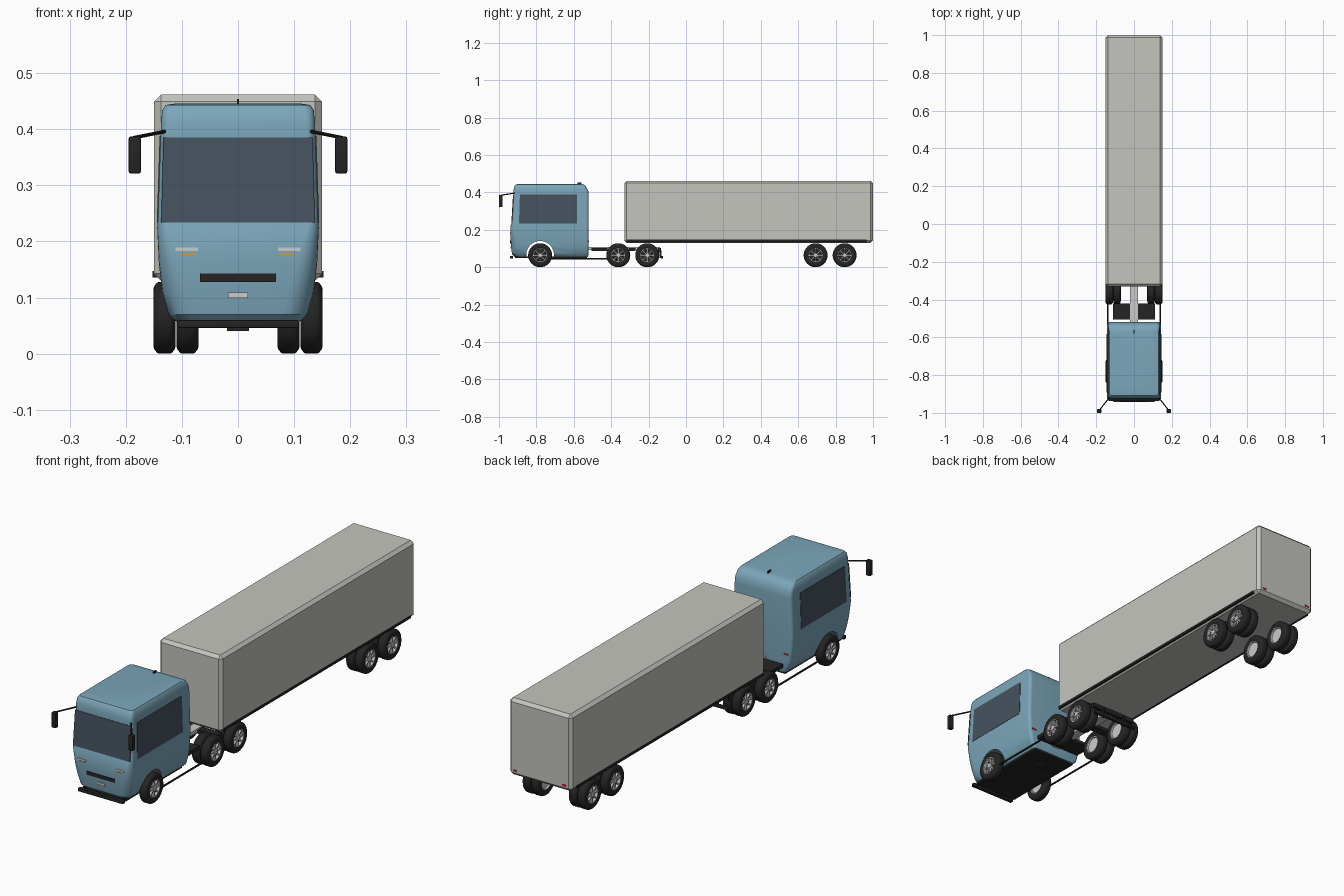
import bpy, bmesh
from math import pi, sin, cos
from mathutils import Vector, Matrix

if "Cube" in bpy.data.objects:
    bpy.data.objects.remove(bpy.data.objects["Cube"])


def material(name, rgb):
    m = bpy.data.materials.new(name)
    m.diffuse_color = (*rgb, 1)
    m.use_nodes = True
    m.node_tree.nodes["Principled BSDF"].inputs["Base Color"].default_value = m.diffuse_color
    return m


BLUE = material("cab_blue", (0.20, 0.38, 0.49))
CREAM = material("trailer_grey", (0.55, 0.56, 0.51))
BLACK = material("black", (0.018, 0.018, 0.018))
GLASS = material("glass", (0.06, 0.085, 0.115))
RED = material("red", (0.45, 0.02, 0.03))
AMBER = material("amber", (0.6, 0.33, 0.06))
WHITE = material("white", (0.85, 0.85, 0.85))


def add(name, bm, mat=None, smooth=True):
    bmesh.ops.recalc_face_normals(bm, faces=bm.faces)
    me = bpy.data.meshes.new(name)
    bm.to_mesh(me)
    bm.free()
    ob = bpy.data.objects.new(name, me)
    bpy.context.collection.objects.link(ob)
    if mat:
        me.materials.append(mat)
    if smooth:
        smooth_by_angle(ob)
    return ob


def smooth_by_angle(ob):
    bpy.ops.object.select_all(action='DESELECT')
    ob.select_set(True)
    bpy.context.view_layer.objects.active = ob
    bpy.ops.object.shade_smooth_by_angle(angle=0.6)


def box(name, x, y, z, mat=None, bevel=0.0, segs=2):
    """Box from (min, max) ranges."""
    bm = bmesh.new()
    bmesh.ops.create_cube(bm, size=1)
    for v in bm.verts:
        v.co = [(a + b) / 2 + c * (b - a) for (a, b), c in zip((x, y, z), v.co)]
    if bevel:
        bmesh.ops.bevel(bm, geom=bm.edges[:], offset=bevel, segments=segs, affect='EDGES', profile=0.5)
    return add(name, bm, mat, bevel > 0)


def mirrored_box(name, x, y, z, mat=None, bevel=0.0):
    for s, side in ((1, "right"), (-1, "left")):
        box(f"{name}_{side}", sorted((s * x[0], s * x[1])), y, z, mat, bevel)


def rod(name, a, b, r, mat):
    a, b = Vector(a), Vector(b)
    bm = bmesh.new()
    rot = (b - a).to_track_quat('Z', 'Y').to_matrix().to_4x4()
    bmesh.ops.create_cone(bm, cap_ends=True, segments=10, radius1=r, radius2=r, depth=(b - a).length,
                          matrix=Matrix.Translation((a + b) / 2) @ rot)
    return add(name, bm, mat)


def lathe(bm, profile, segs=32, closed=True):
    """Spin (x, radius) points around the x axis."""
    rings = [[bm.verts.new((x, r * cos(2 * pi * i / segs), r * sin(2 * pi * i / segs)))
              for i in range(segs)] for x, r in profile]
    pairs = list(zip(rings, rings[1:] + rings[:1])) if closed else list(zip(rings, rings[1:]))
    for p, q in pairs:
        for i in range(segs):
            j = (i + 1) % segs
            bm.faces.new((p[i], p[j], q[j], q[i]))
    if not closed:
        bm.faces.new(rings[0])
        bm.faces.new(rings[-1])


def panel(name, corners, normal, mat, t=0.004):
    """Thin slab from a quad, thickened inwards."""
    bm = bmesh.new()
    n = Vector(normal)
    f = [bm.verts.new(c) for c in corners]
    b = [bm.verts.new(Vector(c) - n * t) for c in corners]
    bm.faces.new(f)
    bm.faces.new(b[::-1])
    for i in range(4):
        j = (i + 1) % 4
        bm.faces.new((f[i], b[i], b[j], f[j]))
    return add(name, bm, mat, False)


# Cab: rounded rectangles lofted upwards (z, half width, front y, back y, front radius, back radius)
rings = [(0.055, 0.108, -0.915, -0.525, 0.040, 0.015),
         (0.070, 0.124, -0.930, -0.521, 0.045, 0.015),
         (0.110, 0.135, -0.936, -0.520, 0.045, 0.015),
         (0.160, 0.141, -0.938, -0.520, 0.035, 0.015),
         (0.224, 0.144, -0.938, -0.520, 0.022, 0.015),
         (0.236, 0.143, -0.931, -0.520, 0.016, 0.015),
         (0.385, 0.138, -0.923, -0.520, 0.016, 0.015),
         (0.410, 0.137, -0.923, -0.523, 0.016, 0.015),
         (0.434, 0.135, -0.917, -0.536, 0.016, 0.018),
         (0.443, 0.129, -0.909, -0.550, 0.016, 0.018),
         (0.446, 0.110, -0.885, -0.575, 0.016, 0.018)]
bm = bmesh.new()
loops = []
for z, w, yf, yb, rf, rb in rings:
    loop = []
    for cx, cy, r, a0 in ((w - rb, yb - rb, rb, 0), (rb - w, yb - rb, rb, pi / 2),
                          (rf - w, yf + rf, rf, pi), (w - rf, yf + rf, rf, 1.5 * pi)):
        for k in range(7):
            a = a0 + k * pi / 12
            loop.append(bm.verts.new((cx + r * cos(a), cy + r * sin(a), z)))
    loops.append(loop)
for p, q in zip(loops, loops[1:]):
    for i in range(len(p)):
        j = (i + 1) % len(p)
        bm.faces.new((p[i], p[j], q[j], q[i]))
bm.faces.new(loops[0])
bm.faces.new(loops[-1])
cab = add("cab", bm, BLUE, False)

# Wheel arches cut through the cab
bm = bmesh.new()
lathe(bm, [(-0.3, 0.074), (0.3, 0.074)], 40, False)
cutter = add("arch_cutter", bm, None, False)
cutter.location = (0, -0.78, 0.066)
cutter.hide_render = True
cut = cab.modifiers.new("arches", 'BOOLEAN')
cut.operation, cut.solver, cut.object = 'DIFFERENCE', 'EXACT', cutter
bpy.context.view_layer.update()
bpy.context.view_layer.objects.active = cab
bpy.ops.object.modifier_apply(modifier=cut.name)
bpy.data.objects.remove(cutter)
smooth_by_angle(cab)

# Glass
panel("windscreen", [(-0.137, -0.934, 0.234), (0.137, -0.934, 0.234),
                     (0.133, -0.925, 0.385), (-0.133, -0.925, 0.385)], (0, -1, 0), GLASS)
for s, side in ((1, "right"), (-1, "left")):
    panel("side_window_" + side, [(s * 0.1447, -0.893, 0.233), (s * 0.1447, -0.583, 0.233),
                                  (s * 0.1397, -0.583, 0.388), (s * 0.1397, -0.888, 0.388)], (s, 0, 0), GLASS)
    # Mirrors on arms
    rod("mirror_arm_" + side, (s * 0.13, -0.918, 0.396), (s * 0.185, -0.988, 0.385), 0.0032, BLACK)
    # Low side rails between the axles
    rod("side_rail_" + side, (s * 0.139, -0.75, 0.045), (s * 0.139, -0.36, 0.045), 0.004, BLACK)
mirrored_box("mirror", (0.173, 0.195), (-1.0, -0.98), (0.321, 0.387), BLACK, 0.004)

# Front details
box("grille", (-0.068, 0.068), (-0.940, -0.93), (0.128, 0.143), BLACK)
box("number_plate", (-0.018, 0.018), (-0.939, -0.93), (0.099, 0.109), WHITE)
mirrored_box("headlight", (0.071, 0.111), (-0.940, -0.93), (0.183, 0.189), WHITE)
mirrored_box("indicator", (0.076, 0.100), (-0.940, -0.93), (0.175, 0.179), AMBER)
box("bumper_lip", (-0.108, 0.108), (-0.942, -0.925), (0.046, 0.060), BLACK, 0.002)
box("roof_antenna", (-0.002, 0.002), (-0.580, -0.560), (0.443, 0.454), BLACK)
mirrored_box("cab_rear_light", (0.105, 0.127), (-0.53, -0.518), (0.136, 0.143), RED)

# Tractor chassis
box("underbody_plate", (-0.104, 0.104), (-0.915, -0.53), (0.048, 0.057), BLACK)
box("underbody_block", (-0.02, 0.02), (-0.63, -0.60), (0.040, 0.05), BLACK)
box("chassis_deck", (-0.110, 0.110), (-0.505, -0.42), (0.086, 0.102), BLACK)
box("chassis_beam", (-0.020, 0.020), (-0.53, -0.14), (0.092, 0.108))
box("axle_crossbar", (-0.110, 0.110), (-0.305, -0.27), (0.086, 0.102), BLACK)
box("tail_crossbar", (-0.110, 0.110), (-0.150, -0.135), (0.082, 0.102), BLACK)
box("tail_bar", (-0.110, 0.110), (-0.135, -0.122), (0.047, 0.060), BLACK, 0.002)
mirrored_box("tail_bracket", (0.05, 0.058), (-0.142, -0.13), (0.05, 0.09), BLACK)

# Trailer
box("trailer_body", (-0.15, 0.15), (-0.33, 1.0), (0.13, 0.462), CREAM, 0.013, 1)
mirrored_box("trailer_rail", (0.14, 0.152), (-0.315, 0.965), (0.136, 0.147), BLACK)
mirrored_box("trailer_rear_light", (0.108, 0.128), (0.99, 1.0008), (0.149, 0.158), RED)

# Wheel meshes, outer face at x = 0, pointing to +x
R = 0.064
W = 0.04


def tyre_mesh():
    bm = bmesh.new()
    lathe(bm, [(-0.003, 0.037), (0, 0.045), (-0.001, 0.055), (-0.006, 0.062), (-0.010, R),
               (0.010 - W, R), (0.006 - W, 0.062), (0.001 - W, 0.055), (-W, 0.045), (0.003 - W, 0.037)])
    return add("tyre", bm, BLACK)


def rim_mesh():
    bm = bmesh.new()
    lathe(bm, [(-0.003, 0.038), (-0.003, 0.034), (-0.014, 0.032), (0.012 - W, 0.032),
               (0.003 - W, 0.034), (0.003 - W, 0.038)])
    lathe(bm, [(-0.003, 0.004), (-0.004, 0.010), (-0.016, 0.011)], 16, False)
    for k in range(8):  # spokes
        m = (Matrix.Rotation(k * pi / 4, 4, 'X') @ Matrix.Translation((-0.0095, 0, 0.021))
             @ Matrix.Diagonal((0.009, 0.006, 0.027, 1)))
        bmesh.ops.create_cube(bm, size=1, matrix=m)
    return add("rim", bm)


def disc_mesh():
    bm = bmesh.new()
    lathe(bm, [(-0.015, 0.033), (0.012 - W, 0.033)], 32, False)
    return add("wheel_disc", bm, BLACK)


def hub_mesh():
    bm = bmesh.new()
    lathe(bm, [(0.011 - W, 0.033), (0.010 - W, 0.033)], 32, False)
    return add("inner_hub", bm)


parts = [tyre_mesh(), rim_mesh(), disc_mesh(), hub_mesh()]

# Place wheels: (name, y, outer x positions), doubled on the rear axles
axles = [("front", -0.78, (0.151,)), ("drive_a", -0.362, (0.151, 0.110)), ("drive_b", -0.207, (0.151, 0.110)),
         ("trailer_a", 0.693, (0.151, 0.110)), ("trailer_b", 0.848, (0.151, 0.110))]
for axle, y, xs in axles:
    for i, x in enumerate(xs):
        for s, side in ((1, "right"), (-1, "left")):
            for p in parts:
                ob = bpy.data.objects.new(f"{axle}_{p.name}_{side}_{i}", p.data)
                ob.location = (s * x, y, R)
                ob.rotation_euler = (0, 0, 0 if s > 0 else pi)
                bpy.context.collection.objects.link(ob)
for p in parts:
    bpy.data.objects.remove(p)
